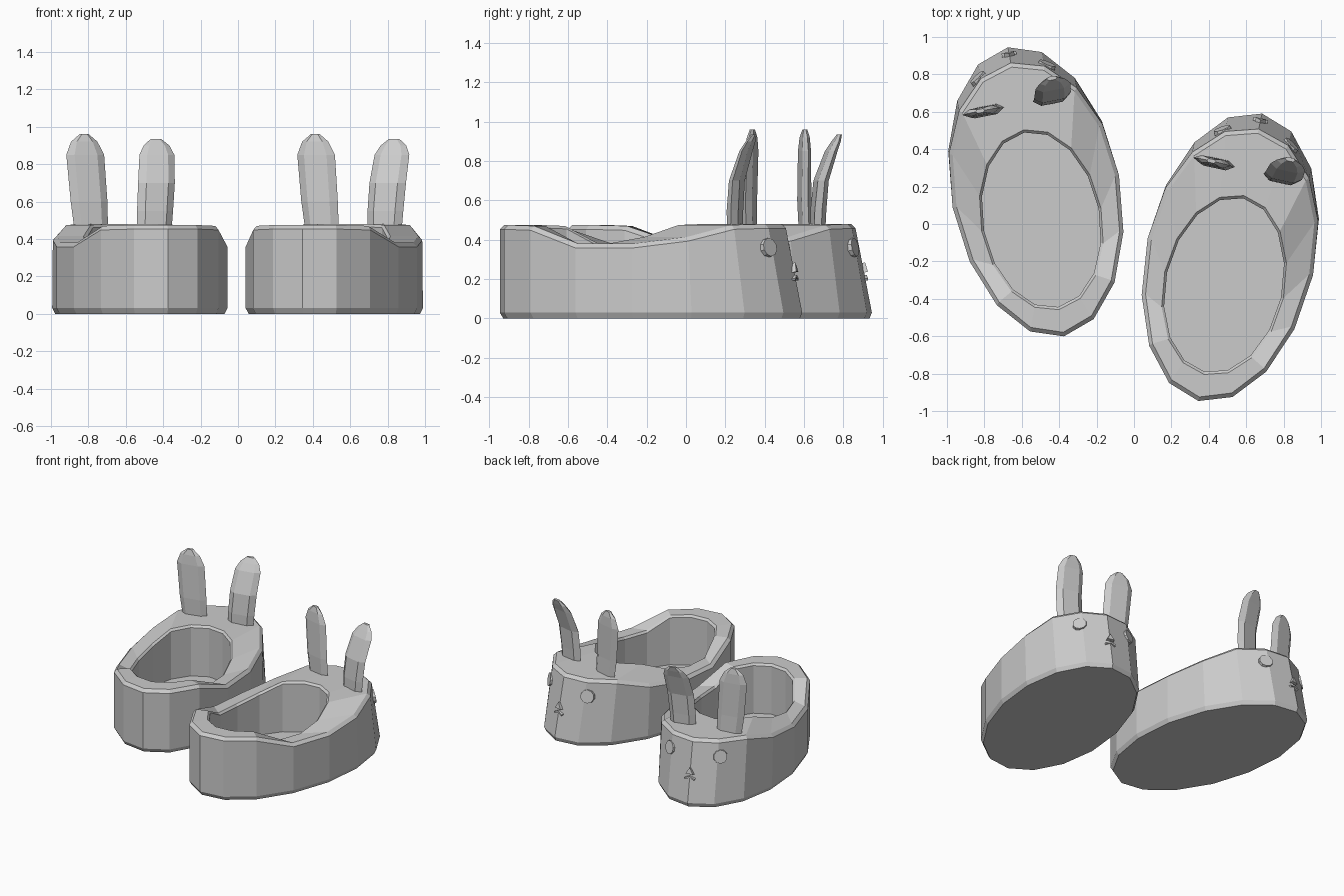
import bpy, bmesh, math
from mathutils import Matrix, Vector

if "Cube" in bpy.data.objects:
    bpy.data.objects.remove(bpy.data.objects["Cube"])

SIDES = 16
# rim height by step from toe (0) to heel (8), mirrored left/right
RIM = [.48, .48, .475, .415, .38, .38, .47, .475, .475]


def finish(bm, name, mat):
    bmesh.ops.recalc_face_normals(bm, faces=bm.faces)
    me = bpy.data.meshes.new(name)
    bm.to_mesh(me)
    bm.free()
    ob = bpy.data.objects.new(name, me)
    ob.matrix_world = mat
    bpy.context.collection.objects.link(ob)
    return ob


def loft(rings):
    """Skin a list of closed rings and cap both ends."""
    bm = bmesh.new()
    loops = [[bm.verts.new(p) for p in r] for r in rings]
    n = len(loops[0])
    for a, b in zip(loops, loops[1:]):
        for i in range(n):
            j = (i + 1) % n
            bm.faces.new((a[i], a[j], b[j], b[i]))
    bm.faces.new(loops[0])
    bm.faces.new(loops[-1])
    return bm


def oval(rx, ry, cy, height):
    """Oval ring; height is a number or an offset from the rim ('rim', dz)."""
    pts = []
    for k in range(SIDES):
        a = 2 * math.pi * k / SIDES
        x, y = rx * math.sin(a), cy + ry * math.cos(a)
        rim = RIM[min(k, SIDES - k)]
        z = rim + height[1] if isinstance(height, tuple) else height
        # toe leans back as it rises
        lean = max(0, (y - .15) / .64) * .095 * z / .48 if rx > .4 else 0
        pts.append((x, y - lean, z))
    return pts


def slipper_body(name, mat):
    finish(loft([
        oval(.437, .772, 0, 0),
        oval(.453, .79, 0, .03),
        oval(.453, .79, 0, ('rim', -.022)),
        oval(.432, .768, 0, ('rim', 0)),
        oval(.325, .49, -.155, ('rim', 0)),
        oval(.312, .475, -.155, ('rim', -.015)),
        oval(.312, .475, -.155, .10),
    ]), name, mat)


def ear(name, mat, side, path):
    """Flat ear: path rows are (lean, y, z, half width, half thickness)."""
    section = [(-1, 0), (-.6, 1), (.6, 1), (1, 0), (.6, -1), (-.6, -1)]
    rings = [[(side * (.17 + l) + w * u, y + t * v, z) for u, v in section]
             for l, y, z, w, t in path]
    finish(loft(rings), name, mat)


STRAIGHT = [(0, .475, .42, .09, .025), (.015, .47, .60, .10, .025),
            (.035, .475, .85, .103, .022), (.04, .477, .92, .072, .018),
            (.04, .478, .96, .025, .010)]
BENT = [(0, .47, .42, .092, .028), (.005, .473, .55, .098, .03),
        (.015, .485, .70, .10, .028), (.027, .535, .85, .095, .022),
        (.03, .56, .90, .07, .016), (.03, .577, .935, .028, .010)]


def disc(name, mat, sides, radius, depth, pos, yaw, spin=0):
    """Thin prism lying on the sloped toe wall."""
    bm = bmesh.new()
    bmesh.ops.create_cone(bm, cap_ends=True, segments=sides, radius1=radius,
                          radius2=radius * .92, depth=depth)
    m = (Matrix.Translation(pos) @ Matrix.Rotation(-yaw, 4, 'Z')
         @ Matrix.Rotation(math.radians(-79), 4, 'X') @ Matrix.Rotation(spin, 4, 'Z'))
    finish(bm, name, mat @ m)


def bar(name, mat, pos, size, roll):
    bm = bmesh.new()
    bmesh.ops.create_cube(bm, size=1, matrix=Matrix.Diagonal((*size, 1)))
    finish(bm, name, mat @ Matrix.Translation(pos) @ Matrix.Rotation(roll, 4, 'Y'))


def slipper(label, x, y, turn):
    mat = Matrix.Translation((x, y, 0)) @ Matrix.Rotation(math.radians(turn), 4, 'Z')
    slipper_body(label + "_slipper_body", mat)
    ear(label + "_straight_ear", mat, -1, STRAIGHT)
    ear(label + "_bent_ear", mat, 1, BENT)
    # face on the toe
    for s, n in ((-1, "a"), (1, "b")):
        disc(f"{label}_eye_{n}", mat, 10, .052, .03, (s * .185, .648, .36),
             s * math.radians(33))
        bar(f"{label}_mouth_{n}", mat, (s * .018, .744, .207), (.042, .025, .012), s * .45)
    disc(label + "_nose", mat, 3, .034, .035, (0, .738, .25), 0, math.radians(180))


slipper("left", -.525, .175, 11)
slipper("right", .515, -.175, -12.5)
